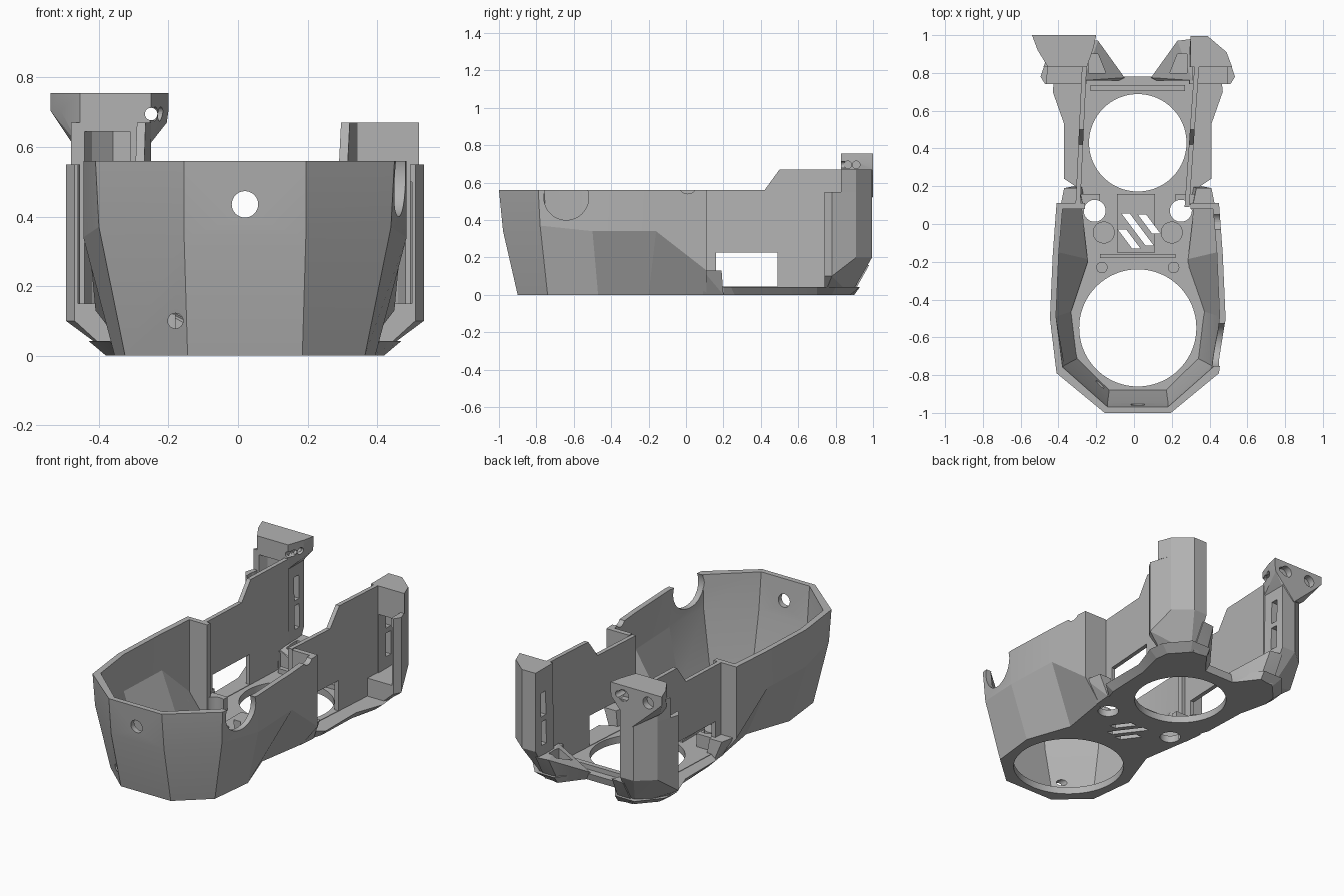
import bpy, bmesh, math
from mathutils import Vector, Matrix

cube = bpy.data.objects.get("Cube")
if cube:
    bpy.data.objects.remove(cube)

grey = bpy.data.materials.new("plain grey")
grey.use_nodes = True
grey.diffuse_color = (0.45, 0.45, 0.45, 1)
grey.node_tree.nodes["Principled BSDF"].inputs["Base Color"].default_value = (0.45, 0.45, 0.45, 1)
MID = 0.02  # symmetry plane of the housing


def finish(name, bm):
    bmesh.ops.recalc_face_normals(bm, faces=bm.faces)
    mesh = bpy.data.meshes.new(name)
    bm.to_mesh(mesh)
    bm.free()
    mesh.materials.append(grey)
    ob = bpy.data.objects.new(name, mesh)
    bpy.context.collection.objects.link(ob)
    return ob


def loft(name, outlines):
    """Join matching closed outlines and cap both ends."""
    bm = bmesh.new()
    rings = [[bm.verts.new(p) for p in pts] for pts in outlines]
    for a, b in zip(rings, rings[1:]):
        for i in range(len(a)):
            j = (i + 1) % len(a)
            bm.faces.new((a[i], a[j], b[j], b[i]))
    bm.faces.new(rings[0])
    bm.faces.new(rings[-1])
    return finish(name, bm)


def hull(name, pts):
    bm = bmesh.new()
    for p in pts:
        bm.verts.new(p)
    bmesh.ops.convex_hull(bm, input=bm.verts)
    loose = [v for v in bm.verts if not v.link_faces]
    bmesh.ops.delete(bm, geom=loose, context="VERTS")
    return finish(name, bm)


def box(name, x0, x1, y0, y1, z0, z1):
    return hull(name, [(x, y, z) for x in (x0, x1) for y in (y0, y1) for z in (z0, z1)])


def cylinder(name, centre, radius, depth, axis="Z", sides=48):
    turn = {"X": Matrix.Rotation(math.pi / 2, 4, "Y"),
            "Y": Matrix.Rotation(math.pi / 2, 4, "X"), "Z": Matrix()}[axis]
    bm = bmesh.new()
    bmesh.ops.create_cone(bm, cap_ends=True, segments=sides, radius1=radius, radius2=radius,
                          depth=depth, matrix=Matrix.Translation(Vector(centre)) @ turn)
    return finish(name, bm)


def cut(ob, cutters):
    for c in cutters:
        mod = ob.modifiers.new("cut", "BOOLEAN")
        mod.operation, mod.solver, mod.object = "DIFFERENCE", "EXACT", c
    bpy.context.view_layer.update()
    graph = bpy.context.evaluated_depsgraph_get()
    mesh = bpy.data.meshes.new_from_object(ob.evaluated_get(graph))
    ob.modifiers.clear()
    ob.data = mesh
    for c in cutters:
        bpy.data.objects.remove(c)


def at(side, pts, z):
    return [(MID + side * x, y, z) for x, y in pts]


def both(half, z):
    """Closed outline from its +x half, listed front to back."""
    return at(1, half, z) + at(-1, half[::-1], z)


# Front shell: a U-shaped wall section lofted over its facet points
def shell_ring(half):
    t, (ex, ey, ez) = 0.032, half[-1]
    outer = half + [(0.28, 0.11, ez)]
    fx, fy, fz = half[0]
    inner = [(0.28, 0.08, ez), (max(ex - t, 0.281), 0.08, ez)]
    inner += [(x - t, y + (t if y < -0.7 else 0.01), z) for x, y, z in half[-2:0:-1]]
    inner.append((fx - 0.015, fy + t, fz))
    right = outer + inner
    left = [(-x, y, z) for x, y, z in reversed(right)]
    return [(MID + x, y, z) for x, y, z in right + left]


shell = loft("front_shell", [shell_ring(half) for half in (
    [(.165, -.9, 0), (.345, -.74, 0), (.375, -.47, 0), (.28, -.2, 0), (.33, .11, 0)],
    [(.175, -.978, .34), (.42, -.78, .37), (.465, -.5, .34), (.45, -.16, .34), (.43, .11, .13)],
    [(.175, -1, .56), (.43, -.79, .56), (.465, -.5, .56), (.45, -.16, .56), (.43, .11, .56)],
)])
cut(shell, [
    cylinder("c", (MID, -0.95, 0.435), 0.038, 0.3, "Y"),
    cylinder("c", (-0.18, -0.9, 0.1), 0.022, 0.3, "Y", 24),
    cylinder("c", (0.47, -0.64, 0.52), 0.12, 0.3, "X"),
    cylinder("c", (0.47, 0.01, 0.59), 0.05, 0.3, "X", 24),
])

# Floor plate with two large fan openings, screw holes and a slanted vent
front = [(.15, -.88), (.325, -.73), (.355, -.47), (.265, -.2), (.3, .1), (.33, .2)]
rear_low = [(.35, .26), (.36, .53), (.4, .7), (.39, .78), (.3, .88), (.2, .9), (.1, .77)]
rear_top = [(.39, .24), (.39, .53), (.45, .7), (.44, .8), (.33, .93), (.2, .93), (.1, .78)]
floor = loft("floor_plate", [both(front + rear_low, 0), both(front + rear_top, 0.042)])


def vents():
    out = []
    for x, y, h in ((-0.025, -0.08, 0.05), (0.02, -0.03, 0.085), (0.08, 0, 0.05)):
        foot = [(x + k * h * 0.75 + d, y - k * h) for k in (-1, 1) for d in (-0.022, 0.022)]
        out.append(hull("c", [(a, b, z) for a, b in foot for z in (-0.1, 0.2)]))
    return out


cut(floor, [cylinder("c", (MID, -0.55, 0), 0.31, 0.4, sides=96),
            cylinder("c", (MID, 0.43, 0), 0.258, 0.4, sides=96)]
    + [cylinder("c", (MID + s * 0.228, 0.07, 0), 0.058, 0.4) for s in (-1, 1)] + vents())
vent_plate = box("vent_plate", -0.09, 0.11, -0.15, 0.16, 0.03, 0.055)
cut(vent_plate, vents())
box("rear_rib", MID - 0.25, MID + 0.25, 0.705, 0.735, 0.03, 0.07)
box("middle_rib", MID - 0.2, MID + 0.2, -0.18, -0.16, 0.03, 0.065)

# Tower outlines, as distances from the symmetry plane
tower_plan = [(.28, .74), (.49, .74), (.515, .78), (.47, .91), (.37, .995), (.28, .995)]
upper_plan = [(.28, .83), (.5, .83), (.47, .91), (.37, .995), (.28, .995)]
foot_plan = [(.27, .74), (.38, .74), (.3, .88), (.27, .88)]
hollow_plan = [(.33, .7), (.48, .7), (.48, .79), (.44, .88), (.35, .955), (.33, .955)]
pocket = [(.17, .8), (.21, .9), (.26, .9), (.26, .8)]

# Thin side walls: outer x at the front and at the rear
wall_ends = {1: (0.293, 0.345), -1: (-0.31, -0.275)}

for s, label in ((1, "left"), (-1, "right")):
    # Side wall with its raised rear part and the low window
    wall = [(.09, .02), (.84, .02), (.84, .67), (.5, .67), (.42, .56), (.09, .56)]
    x0, x1 = wall_ends[s]
    side_wall = loft(label + "_side_wall",
                     [[(x0 + (x1 - x0) * (y - .09) / .75 - s * d, y, z) for y, z in wall]
                      for d in (0, 0.025)])
    cut(side_wall, [box("c", MID + s * 0.2, MID + s * 0.42, 0.16, 0.49, 0.045, 0.225)])

    # Step behind the front shell
    hull(label + "_step", at(s, [(.29, .09), (.33, .09), (.34, .2), (.29, .2)], 0)
         + at(s, [(.29, .09), (.41, .09), (.39, .19), (.31, .19)], 0.13))

    # Rear tower: tapered foot, wide lower column and narrower top
    lower = hull(label + "_tower", at(s, foot_plan, 0)
                 + at(s, [(.28, .74), (.49, .74), (.515, .78)], 0.1)
                 + at(s, tower_plan, 0.2) + at(s, tower_plan, 0.55))
    upper = hull(label + "_tower_top", at(s, upper_plan, 0.55) + at(s, upper_plan, 0.67))
    top = 0.645 if s < 0 else 0.5
    for part in (lower, upper):
        tools = [hull("c", at(s, hollow_plan, 0.15) + at(s, hollow_plan, top)),
                 box("c", MID + s * 0.2, MID + s * 0.475, 0.7, 0.83, 0.15, 0.6)]
        for z in (0.22, 0.39):
            tools.append(box("c", MID + s * 0.2, MID + s * 0.36, 0.9, 0.945, z, z + 0.14))
        cut(part, tools)

    # Sloping bracket from the floor to the tower foot
    bracket = hull(label + "_foot_bracket",
                   at(s, [(.09, .76), (.29, .76), (.29, .89), (.2, .89)], 0)
                   + at(s, [(.07, .775), (.1, .76)], 0.05)
                   + at(s, [(.21, .97), (.29, .98), (.29, .76)], 0.16))
    cut(bracket, [hull("c", at(s, pocket, 0.06) + at(s, pocket, 0.3))])

    # Screw bosses on the floor
    cylinder(label + "_boss", (MID + s * 0.18, -0.045, 0.045), 0.058, 0.04)
    cylinder(label + "_small_boss", (MID + s * 0.19, -0.23, 0.035), 0.03, 0.04, sides=24)
    block = box(label + "_screw_block", MID + s * 0.2, MID + s * 0.3, 0.08, 0.16, 0.03, 0.12)
    cut(block, [cylinder("c", (MID + s * 0.228, 0.07, 0.05), 0.058, 0.3)])

# Mounting head on the right tower, flaring out from the column
head_plan = [(-.54, 1), (-.2, 1), (-.215, .93), (-.25, .83), (-.455, .83), (-.51, .92)]
head_neck = [(-.455, .83), (-.26, .83), (-.26, .99), (-.47, .92)]
head = hull("mounting_head", [(x, y, z) for x, y in head_plan for z in (0.705, 0.755)]
            + [(x, y, 0.6) for x, y in head_neck]
            + [(-0.5, 1, 0.665), (-0.205, 1, 0.67), (-0.34, 1, 0.52)])
cut(head, [cylinder("c", (x, 1, 0.695), 0.035, 0.08, "Y", 32) for x in (-0.45, -0.285)]
    + [cylinder("c", (-0.25, 0.95, 0.695), 0.018, 0.4, "Y", 24)]
    + [cylinder("c", (-0.22, y, 0.695), 0.02, 0.1, "X", 24) for y in (0.865, 0.91)]
    + [box("c", -0.455, -0.31, 0.7, 0.93, 0.4, 0.645)])

# Smooth the round holes, keep every facet edge
for ob in bpy.context.collection.objects:
    if ob.type == "MESH" and grey.name in ob.data.materials:
        bpy.ops.object.select_all(action="DESELECT")
        ob.select_set(True)
        bpy.context.view_layer.objects.active = ob
        bpy.ops.object.shade_smooth_by_angle(angle=math.radians(12))
